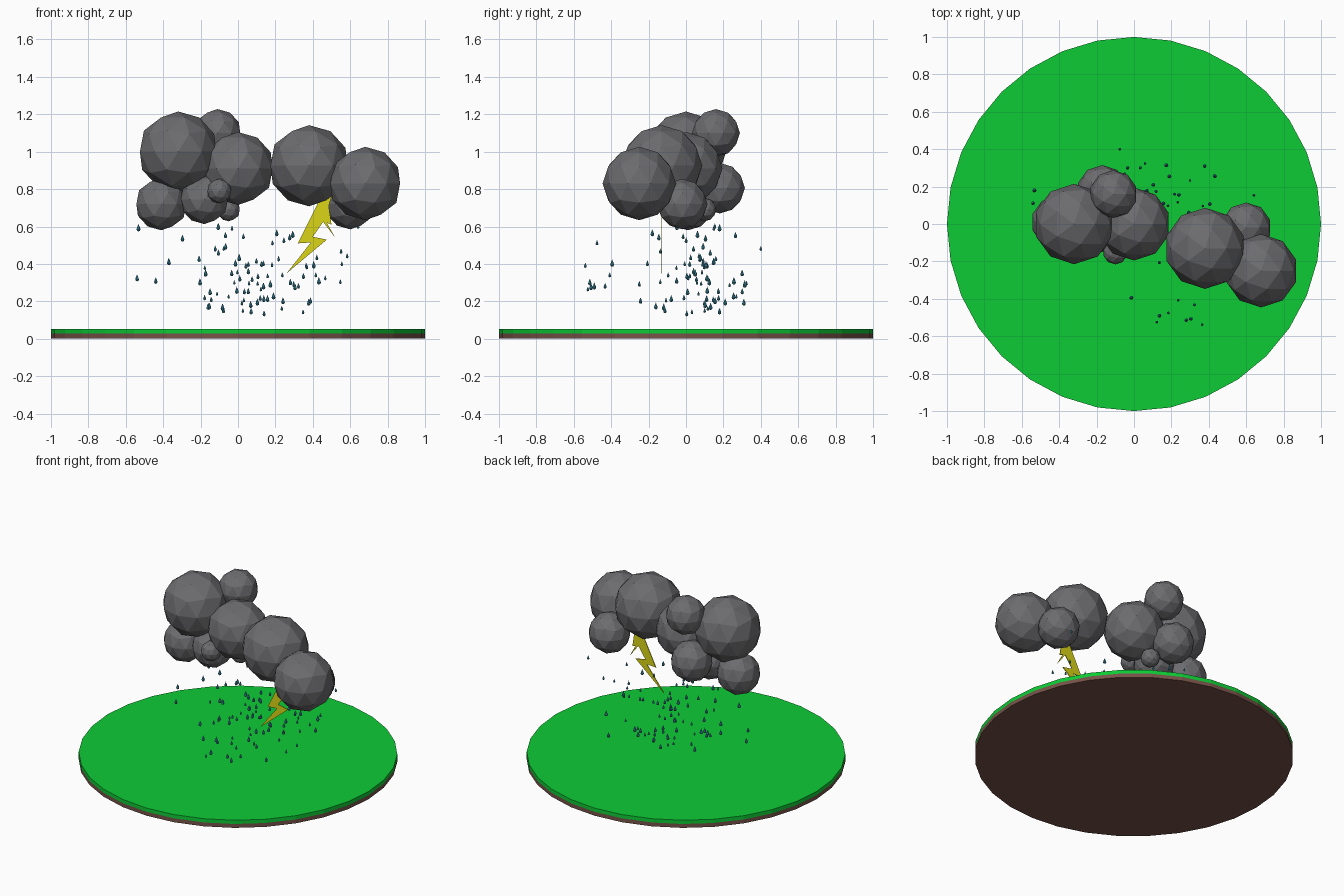
import bpy
import bmesh
import random
from math import cos, sin, tau
from mathutils import Matrix, Vector

random.seed(7)
default_cube = bpy.data.objects.get("Cube")
if default_cube:
    bpy.data.objects.remove(default_cube, do_unlink=True)


def material(name, r, g, b):
    mat = bpy.data.materials.new(name)
    mat.use_nodes = True
    mat.diffuse_color = (r, g, b, 1)
    shader = next(n for n in mat.node_tree.nodes if n.type == "BSDF_PRINCIPLED")
    shader.inputs["Base Color"].default_value = (r, g, b, 1)
    shader.inputs["Roughness"].default_value = 0.8
    return mat


GRASS = material("grass green", 0.004, 0.6, 0.036)
SOIL = material("soil brown", 0.18, 0.085, 0.065)
CLOUD = material("storm grey", 0.15, 0.15, 0.16)
BOLT = material("lightning yellow", 0.7, 0.66, 0.008)
WATER = material("rain blue", 0.05, 0.29, 0.4)


def mesh_from(bm, name, mat):
    bmesh.ops.recalc_face_normals(bm, faces=bm.faces)
    mesh = bpy.data.meshes.new(name)
    bm.to_mesh(mesh)
    bm.free()
    mesh.materials.append(mat)
    return mesh


def place(name, mesh, location=(0, 0, 0)):
    obj = bpy.data.objects.new(name, mesh)
    obj.location = location
    bpy.context.scene.collection.objects.link(obj)
    return obj


# Ground: two stacked discs
def disc(name, bottom, top, mat):
    bm = bmesh.new()
    ring = [bm.verts.new((cos(i * tau / 32), sin(i * tau / 32), bottom)) for i in range(32)]
    base = bm.faces.new(ring)
    lifted = bmesh.ops.extrude_face_region(bm, geom=[base], use_keep_orig=True)
    verts = [v for v in lifted["geom"] if isinstance(v, bmesh.types.BMVert)]
    bmesh.ops.translate(bm, verts=verts, vec=(0, 0, top - bottom))
    place(name, mesh_from(bm, name, mat))


disc("soil_disc", 0, 0.027, SOIL)
disc("grass_disc", 0.027, 0.053, GRASS)


# Clouds: clusters of faceted puffs (x, y, z, radius)
def cloud(name, puffs):
    bm = bmesh.new()
    for x, y, z, radius in puffs:
        bmesh.ops.create_icosphere(bm, subdivisions=2, radius=radius,
                                   matrix=Matrix.Translation((x, y, z)))
    place(name, mesh_from(bm, name, CLOUD))


cloud("large_cloud", [
    (-0.32, 0, 1.0, 0.215),
    (0.0, 0, 0.91, 0.195),
    (-0.11, 0.16, 1.1, 0.128),
    (-0.41, 0.01, 0.72, 0.14),
    (-0.18, -0.02, 0.745, 0.132),
    (-0.17, 0.18, 0.805, 0.135),
    (-0.1, -0.15, 0.79, 0.066),
    (-0.05, 0.1, 0.69, 0.062),
])
cloud("small_cloud", [
    (0.38, -0.13, 0.925, 0.217),
    (0.68, -0.25, 0.83, 0.196),
    (0.6, -0.02, 0.72, 0.135),
])

# Lightning bolt: thin zigzag plate with a side fork
outline = [
    (0.47, 0.82), (0.42, 0.71), (0.32, 0.51), (0.39, 0.515), (0.26, 0.35),
    (0.475, 0.53), (0.40, 0.545), (0.455, 0.625), (0.52, 0.54), (0.475, 0.62),
    (0.5, 0.61), (0.485, 0.71), (0.52, 0.82),
]
bm = bmesh.new()
front = bm.faces.new([bm.verts.new((x, -0.132, z)) for x, z in outline])
back = bmesh.ops.extrude_face_region(bm, geom=[front], use_keep_orig=True)
bmesh.ops.translate(bm, vec=(0, 0.005, 0),
                    verts=[v for v in back["geom"] if isinstance(v, bmesh.types.BMVert)])
bmesh.ops.triangulate(bm, faces=[f for f in bm.faces if len(f.verts) > 4])
place("lightning_bolt", mesh_from(bm, "lightning_bolt", BOLT))

# Raindrop: lathed teardrop profile
bm = bmesh.new()
points = [bm.verts.new(p) for p in [(0, 0, -0.014), (0.007, 0, -0.011), (0.01, 0, -0.004),
                                    (0.007, 0, 0.006), (0, 0, 0.023)]]
edges = [bm.edges.new(pair) for pair in zip(points, points[1:])]
bmesh.ops.spin(bm, geom=points + edges, cent=(0, 0, 0), axis=(0, 0, 1),
               angle=tau, steps=7, use_duplicate=False)
bmesh.ops.remove_doubles(bm, verts=bm.verts, dist=0.0005)
drop_mesh = mesh_from(bm, "raindrop", WATER)


# Rain: a main shower below the clouds and a sparse one in front
def shower(name, count, centre, spread, z_range):
    for i in range(count):
        z = random.uniform(*z_range)
        x = random.gauss(centre.x, spread.x * (0.7 + 0.6 * z))
        y = random.gauss(centre.y, spread.y)
        x = max(-0.54, min(0.78, x))
        y = max(-0.58, min(0.4, y))
        drop = place(f"{name}_{i + 1}", drop_mesh, (x, y, z))
        drop.scale = [random.uniform(0.65, 1.1)] * 3


shower("raindrop", 82, Vector((0.1, 0.08)), Vector((0.27, 0.13)), (0.13, 0.61))
shower("front_raindrop", 9, Vector((0.1, -0.47)), Vector((0.18, 0.07)), (0.25, 0.58))
